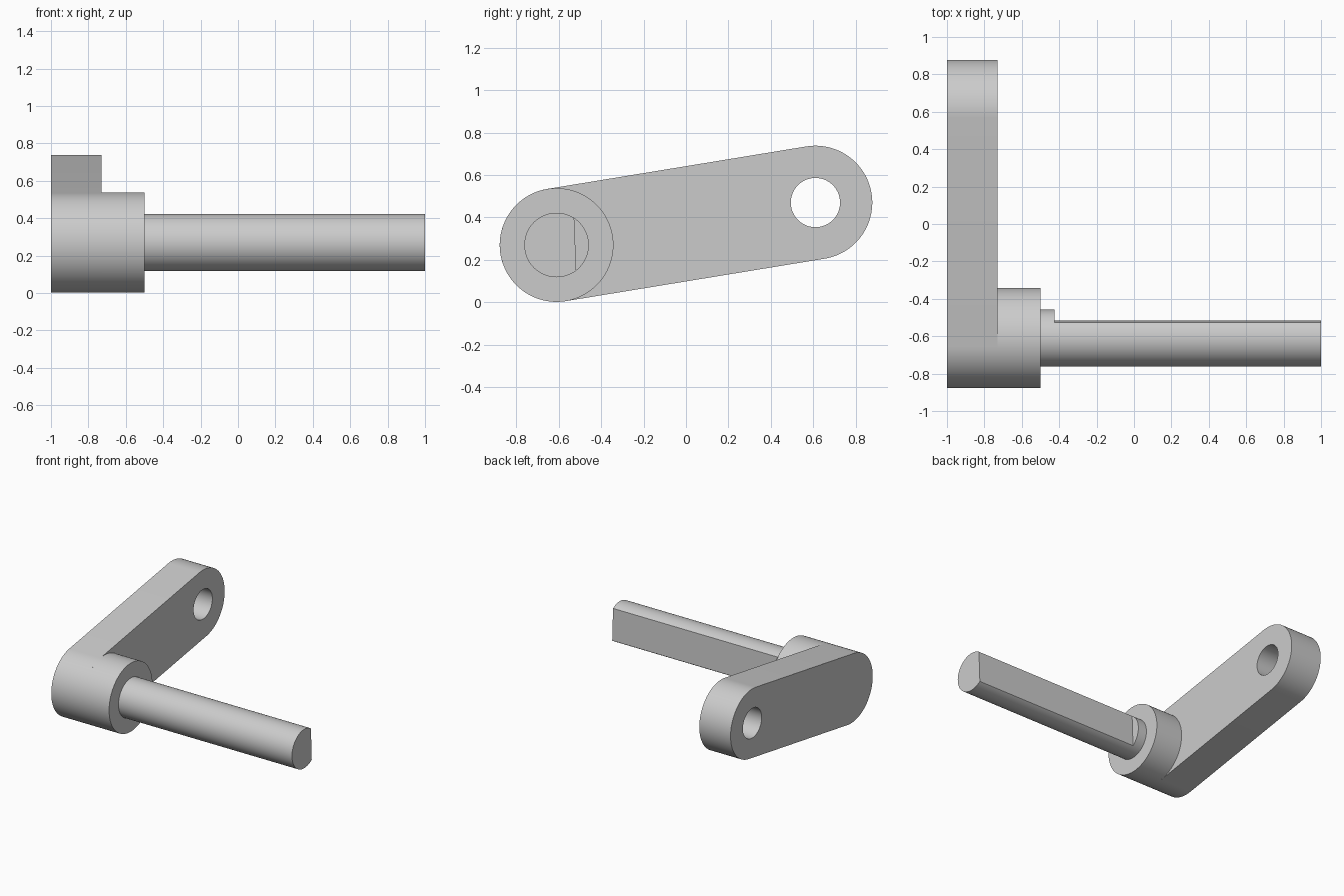
import bpy
import bmesh
import math

cube = bpy.data.objects.get("Cube")
if cube:
    bpy.data.objects.remove(cube, do_unlink=True)

# Axes of the shaft and of the arm's far hole, as (y, z)
SHAFT_AXIS = (-0.61, 0.27)
HOLE_AXIS = (0.61, 0.47)
HUB_RADIUS, SHAFT_RADIUS, HOLE_RADIUS = 0.268, 0.152, 0.116
SEGMENTS = 96

metal = bpy.data.materials.new("plain_grey")
metal.use_nodes = True
GREY = (0.6, 0.6, 0.6, 1)
metal.diffuse_color = GREY
metal.node_tree.nodes["Principled BSDF"].inputs["Base Color"].default_value = GREY


def arc(center, radius, start, sweep, steps):
    return [(center[0] + radius * math.cos(start + sweep * i / steps),
             center[1] + radius * math.sin(start + sweep * i / steps))
            for i in range(steps + 1)]


def circle(center, radius):
    return arc(center, radius, 0, math.tau, SEGMENTS)[:-1]


def prism(name, profile, x0, x1):
    """Extrude a (y, z) outline along x."""
    bm = bmesh.new()
    face = bm.faces.new([bm.verts.new((x0, y, z)) for y, z in profile])
    extruded = bmesh.ops.extrude_face_region(bm, geom=[face], use_keep_orig=True)
    moved = [v for v in extruded["geom"] if isinstance(v, bmesh.types.BMVert)]
    bmesh.ops.translate(bm, verts=moved, vec=(x1 - x0, 0, 0))
    bmesh.ops.recalc_face_normals(bm, faces=bm.faces)
    mesh = bpy.data.meshes.new(name)
    bm.to_mesh(mesh)
    bm.free()
    mesh.materials.append(metal)
    obj = bpy.data.objects.new(name, mesh)
    bpy.context.collection.objects.link(obj)
    return obj


def activate(obj):
    bpy.ops.object.select_all(action='DESELECT')
    obj.select_set(True)
    bpy.context.view_layer.objects.active = obj


def cut(obj, cutter):
    mod = obj.modifiers.new("cut", 'BOOLEAN')
    mod.operation = 'DIFFERENCE'
    mod.solver = 'EXACT'
    mod.object = cutter
    activate(obj)
    bpy.ops.object.modifier_apply(modifier=mod.name)
    bpy.data.objects.remove(cutter, do_unlink=True)


# Crank arm: round-ended bar with a through hole
tilt = math.atan2(HOLE_AXIS[1] - SHAFT_AXIS[1], HOLE_AXIS[0] - SHAFT_AXIS[0])
outline = (arc(HOLE_AXIS, HUB_RADIUS, tilt - math.pi / 2, math.pi, SEGMENTS // 2)
           + arc(SHAFT_AXIS, HUB_RADIUS, tilt + math.pi / 2, math.pi, SEGMENTS // 2))
arm = prism("crank_arm", outline, -1, -0.73)
cut(arm, prism("hole_cutter", circle(HOLE_AXIS, HOLE_RADIUS), -1.2, -0.5))

# Hub boss standing off the arm
hub = prism("hub_boss", circle(SHAFT_AXIS, HUB_RADIUS), -0.73, -0.5)

# Shaft with a slightly tilted flat along most of its length
shaft = prism("shaft", circle(SHAFT_AXIS, SHAFT_RADIUS), -0.52, 1)
flat_block = [(-0.532, 0.52), (-0.2, 0.52), (-0.2, 0.02), (-0.512, 0.02)]
cut(shaft, prism("flat_cutter", flat_block, -0.425, 1.2))

for part in (arm, hub, shaft):
    activate(part)
    bpy.ops.object.shade_smooth_by_angle(angle=math.radians(30))
